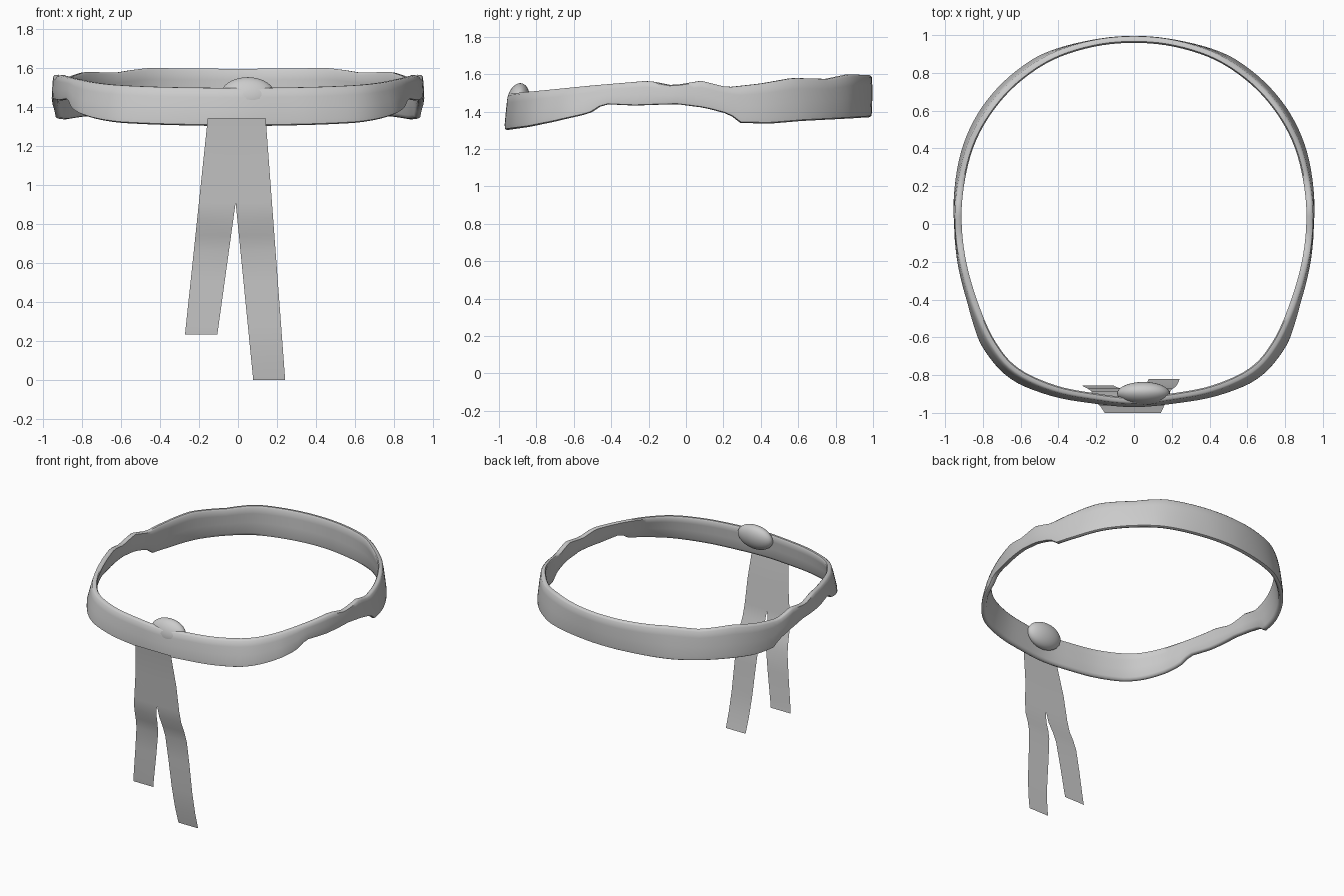
import bpy, bmesh, math
from mathutils import Vector

if "Cube" in bpy.data.objects:
    bpy.data.objects.remove(bpy.data.objects["Cube"])

cloth = bpy.data.materials.new("light_grey_cloth")
cloth.diffuse_color = (0.6, 0.6, 0.6, 1)
cloth.use_nodes = True
cloth.node_tree.nodes["Principled BSDF"].inputs["Base Color"].default_value = cloth.diffuse_color


def finish(name, bm, angle=40):
    bmesh.ops.recalc_face_normals(bm, faces=bm.faces[:])
    mesh = bpy.data.meshes.new(name)
    bm.to_mesh(mesh)
    bm.free()
    mesh.materials.append(cloth)
    ob = bpy.data.objects.new(name, mesh)
    bpy.context.collection.objects.link(ob)
    bpy.ops.object.select_all(action='DESELECT')
    ob.select_set(True)
    bpy.context.view_layer.objects.active = ob
    bpy.ops.object.shade_smooth_by_angle(angle=math.radians(angle))
    return ob


def lookup(table, t):
    """Linear interpolation in a sorted table of pairs."""
    for (a, va), (b, vb) in zip(table, table[1:]):
        if t <= b:
            return va + (vb - va) * max(0, (t - a) / (b - a))
    return table[-1][1]


# Headband: half plan outline from front to back, mirrored, then smoothed
half = [(0, -0.932), (0.2, -0.912), (0.42, -0.868), (0.62, -0.775), (0.74, -0.64),
        (0.83, -0.45), (0.9, -0.22), (0.928, 0), (0.916, 0.2), (0.865, 0.41),
        (0.77, 0.59), (0.63, 0.75), (0.44, 0.88), (0.22, 0.953), (0, 0.975)]
plan = [Vector(p) for p in half + [(-x, y) for x, y in half[-2:0:-1]]]
# Wavy upper and lower edges, and outward lean of the lower edge, along y
top = [(-0.95, 1.495), (-0.8, 1.51), (-0.5, 1.54), (-0.2, 1.565), (-0.07, 1.54),
       (0.08, 1.565), (0.22, 1.53), (0.4, 1.55), (0.57, 1.58), (0.75, 1.575),
       (0.87, 1.6), (0.98, 1.595)]
bottom = [(-0.94, 1.3), (-0.8, 1.318), (-0.68, 1.345), (-0.5, 1.39), (-0.43, 1.44),
          (-0.27, 1.432), (-0.05, 1.44), (0.1, 1.42), (0.23, 1.385), (0.28, 1.34),
          (0.43, 1.335), (0.6, 1.35), (0.98, 1.37)]
lean = [(-0.95, 0.018), (-0.8, 0.04), (-0.6, 0.045), (-0.4, 0.02), (0, 0.005),
        (0.3, 0.02), (0.6, 0.03), (0.85, 0.025), (0.96, 0.0)]
# Cross-section: offset outward, height fraction from the lower edge
section = [(-0.008, 1), (0.01, 0.995), (0.019, 0.95), (0.021, 0.75), (0.021, 0.45),
           (0.02, 0.15), (0.016, 0.03), (0.004, 0), (-0.01, 0.02), (-0.016, 0.1),
           (-0.016, 0.45), (-0.016, 0.75), (-0.016, 0.95)]
steps, n = 5, len(plan)


def outline(u):
    i, t = int(u), u % 1
    a, b, c, d = (plan[(i + k) % n] for k in (-1, 0, 1, 2))
    return 0.5 * (2 * b + (c - a) * t + (2 * a - 5 * b + 4 * c - d) * t * t
                  + (3 * b - a - 3 * c + d) * t ** 3)


bm = bmesh.new()
rings = []
for k in range(n * steps):
    p = outline(k / steps)
    q = outline(k / steps + 0.05) - outline(k / steps - 0.05 + n)
    out = Vector((q.y, -q.x)).normalized()
    hi, lo = lookup(top, p.y), lookup(bottom, p.y)
    ring = []
    for off, f in section:
        s = p + out * (off + lookup(lean, p.y) * (1 - f))
        ring.append(bm.verts.new((s.x, s.y, lo + (hi - lo) * f)))
    rings.append(ring)
m = len(section)
for k, a in enumerate(rings):
    b = rings[(k + 1) % len(rings)]
    for j in range(m):
        bm.faces.new((a[j], b[j], b[(j + 1) % m], a[(j + 1) % m]))
finish("headband", bm, 50)

# Knot: flattened ball set through the front of the band
bm = bmesh.new()
bmesh.ops.create_uvsphere(bm, u_segments=28, v_segments=16, radius=1)
for v in bm.verts:
    x, y, z = v.co.x * 0.14, v.co.y * 0.06, v.co.z * 0.092
    v.co = (0.05 + x, -0.897 + y + 0.12 * z, 1.46 + z)
finish("knot", bm, 180)

# Ribbon: one thin sheet that hangs from the band and splits into two tails
drape = [(0, -0.82), (0.12, -0.843), (0.27, -0.86), (0.5, -0.872), (0.66, -0.884),
         (0.74, -0.905), (0.82, -0.934), (0.91, -0.948), (1.1, -0.962), (1.342, -1.0)]
TOP, SPLIT = 1.342, 0.91


def tail(bm, outer_top, outer_end, inner_end, end):
    """Outer edge runs straight down; inner edge drops from the split."""
    levels = [z for z, _ in drape if z > end + 0.01] + [end]
    prev = None
    for z in sorted(levels, reverse=True):
        xo = outer_top + (outer_end - outer_top) * (TOP - z) / (TOP - end)
        xi = -0.012 + (inner_end + 0.012) * max(0, (SPLIT - z) / (SPLIT - end))
        y = lookup(drape, z)
        row = [bm.verts.new((xo, y, z)), bm.verts.new((xi, y, z))]
        if prev:
            bm.faces.new((prev[0], row[0], row[1], prev[1]))
        prev = row


bm = bmesh.new()
tail(bm, -0.155, -0.272, -0.106, 0.232)
tail(bm, 0.142, 0.242, 0.078, 0.0)
bmesh.ops.remove_doubles(bm, verts=bm.verts[:], dist=0.0005)
finish("ribbon", bm, 60)
